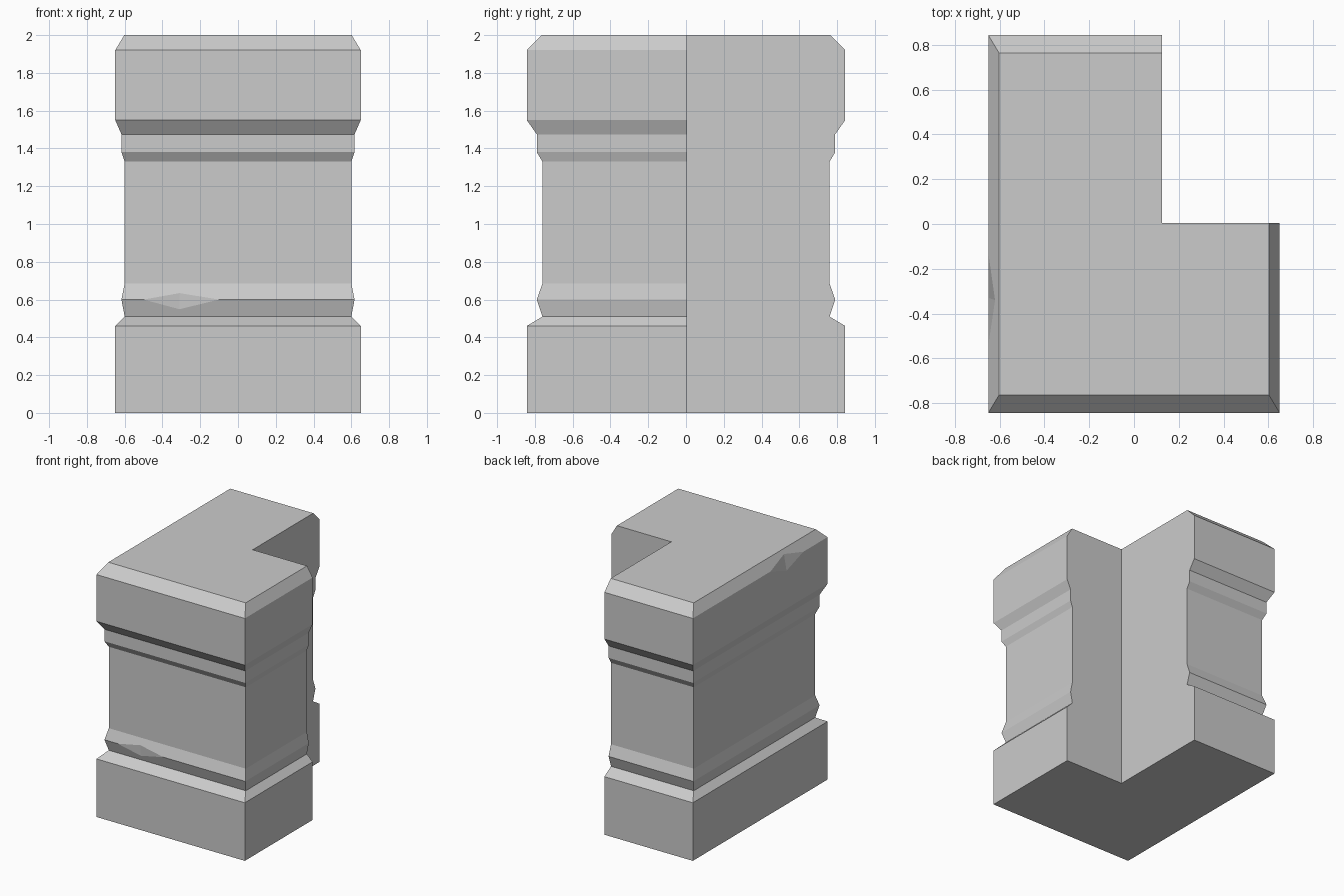
import bpy
import bmesh
from mathutils import Vector

if "Cube" in bpy.data.objects:
    bpy.data.objects.remove(bpy.data.objects["Cube"], do_unlink=True)

HALF_X, HALF_Y = 0.65, 0.843
NOTCH_X, NOTCH_Y = 0.125, 0.005

# Moulding profile: height, inset along x, inset along y
PROFILE = [
    (0, 0, 0), (0.46, 0, 0), (0.51, 0.05, 0.083), (0.6, 0.033, 0.053),
    (0.685, 0.05, 0.083), (1.33, 0.05, 0.083), (1.38, 0.033, 0.053),
    (1.475, 0.033, 0.053), (1.55, 0, 0), (1.92, 0, 0), (2, 0.048, 0.08),
]

stone = bpy.data.materials.new("grey stone")
stone.use_nodes = True
stone.diffuse_color = (0.6, 0.6, 0.6, 1)
stone.node_tree.nodes["Principled BSDF"].inputs["Base Color"].default_value = (0.6, 0.6, 0.6, 1)


def make_object(name, bm):
    bmesh.ops.recalc_face_normals(bm, faces=bm.faces)
    mesh = bpy.data.meshes.new(name)
    bm.to_mesh(mesh)
    bm.free()
    mesh.materials.append(stone)
    obj = bpy.data.objects.new(name, mesh)
    bpy.context.collection.objects.link(obj)
    return obj


def corner_outline(ix, iy):
    """L-shaped outline; the two inner notch walls stay flat."""
    x, y = HALF_X - ix, HALF_Y - iy
    return [(-x, -y), (x, -y), (x, NOTCH_Y), (NOTCH_X, NOTCH_Y), (NOTCH_X, y), (-x, y)]


# Corner pillar: stacked outlines joined into walls
bm = bmesh.new()
rings = [[bm.verts.new((x, y, z)) for x, y in corner_outline(ix, iy)] for z, ix, iy in PROFILE]
for low, high in zip(rings, rings[1:]):
    for i in range(len(low)):
        j = (i + 1) % len(low)
        bm.faces.new((low[i], low[j], high[j], high[i]))
bm.faces.new(rings[0])
bm.faces.new(rings[-1])
pillar = make_object("corner_pillar", bm)


def chip(name, start, end, upper, lower):
    """Wedge-shaped chip knocked out of a moulding edge."""
    points = [Vector(p) for p in (start, end, upper, lower)]
    middle = (points[2] + points[3]) / 2
    bm = bmesh.new()
    verts = [bm.verts.new(middle + (p - middle) * 1.5) for p in points]
    bmesh.ops.convex_hull(bm, input=verts)
    cutter = make_object(name, bm)
    cutter.hide_render = True
    cutter.hide_viewport = True
    cutter.display_type = 'WIRE'
    cut = pillar.modifiers.new(name, 'BOOLEAN')
    cut.operation = 'DIFFERENCE'
    cut.solver = 'EXACT'
    cut.object = cutter


# Chips on the front lower moulding and the top edge of the side
front = -HALF_Y
side = -HALF_X
chip("front_chip_cutter", (-0.5, front + 0.053, 0.6), (-0.1, front + 0.053, 0.6),
     (-0.31, front + 0.065, 0.635), (-0.31, front + 0.07, 0.55))
chip("side_chip_cutter", (side, -0.13, 1.92), (side, -0.54, 1.92),
     (side + 0.03, -0.34, 1.97), (side, -0.33, 1.85))

# Bake the chips and discard the cutters
bpy.context.view_layer.update()
graph = bpy.context.evaluated_depsgraph_get()
baked = bpy.data.meshes.new_from_object(pillar.evaluated_get(graph))
pillar.modifiers.clear()
pillar.data = baked
for cutter in [o for o in bpy.data.objects if o.name.endswith("chip_cutter")]:
    bpy.data.objects.remove(cutter, do_unlink=True)
